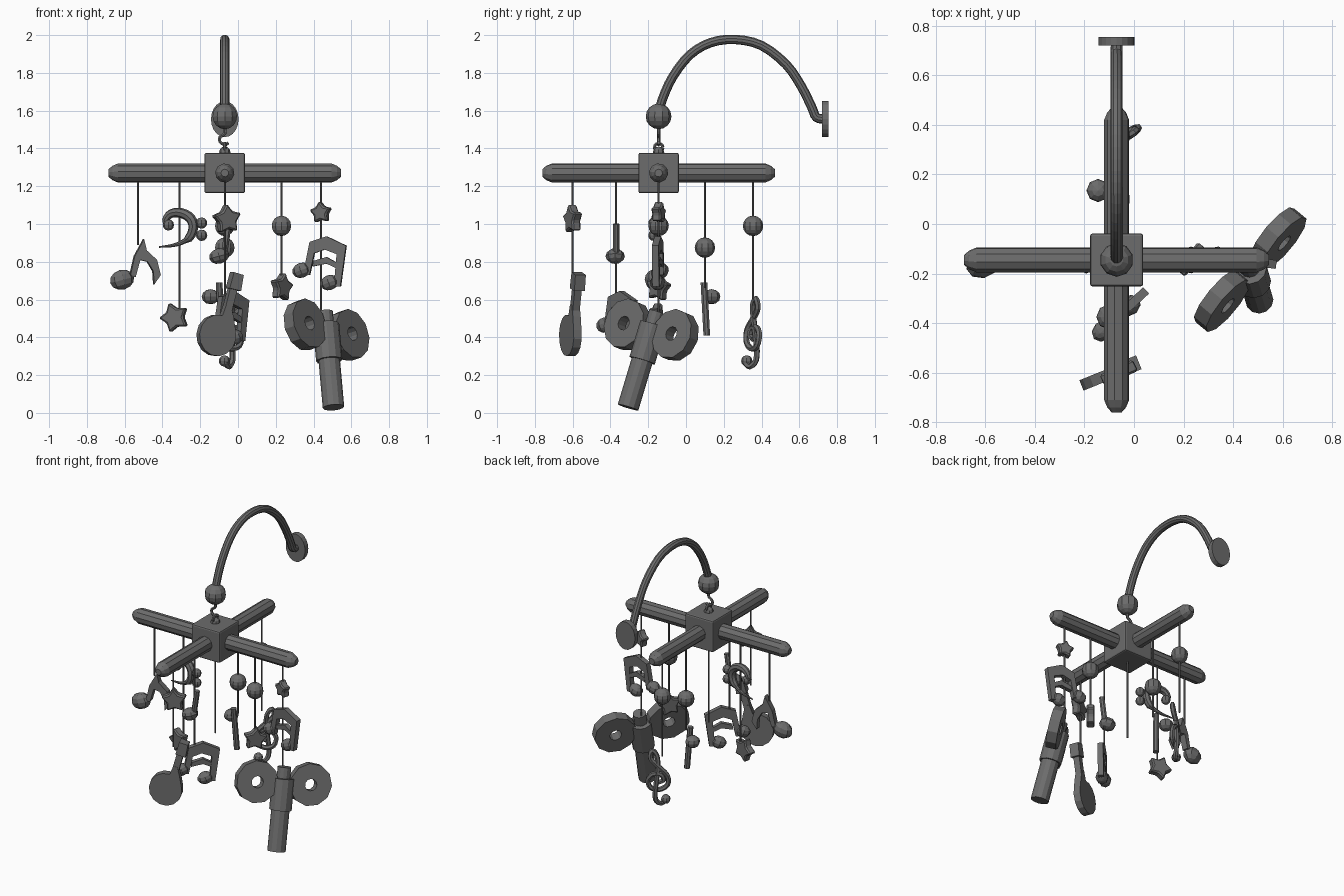
import bpy, bmesh, math
from mathutils import Vector, Matrix

if "Cube" in bpy.data.objects:
    bpy.data.objects.remove(bpy.data.objects["Cube"])

grey = bpy.data.materials.new("dark grey")
grey.diffuse_color = (0.15, 0.15, 0.15, 1)
grey.use_nodes = True
grey.node_tree.nodes["Principled BSDF"].inputs["Base Color"].default_value = grey.diffuse_color
CX, CY, CZ = -0.07, -0.145, 1.27


def add(name, bm):
    bmesh.ops.recalc_face_normals(bm, faces=bm.faces)
    me = bpy.data.meshes.new(name)
    bm.to_mesh(me)
    bm.free()
    ob = bpy.data.objects.new(name, me)
    bpy.context.collection.objects.link(ob)
    me.materials.append(grey)
    return ob


def ball(name, c, r, scale=(1, 1, 1), tilt=0, yaw=0, seg=8, rings=6):
    bm = bmesh.new()
    m = (Matrix.Translation(c) @ Matrix.Rotation(math.radians(yaw), 4, 'Z')
         @ Matrix.Rotation(math.radians(tilt), 4, 'Y') @ Matrix.Diagonal((*scale, 1)))
    bmesh.ops.create_uvsphere(bm, u_segments=seg, v_segments=rings, radius=r, matrix=m)
    return add(name, bm)


def tube(name, pts, r, sides=8, radii=None):
    """Sweep a polygon section along a path, with capped ends."""
    pts = [Vector(p) for p in pts]
    bm = bmesh.new()
    rings, n = [], None
    for i, p in enumerate(pts):
        t = (pts[min(i + 1, len(pts) - 1)] - pts[max(i - 1, 0)]).normalized()
        if n is None:
            n = t.orthogonal()
        n = (n - t * n.dot(t)).normalized()
        b = t.cross(n)
        rr = r * (radii[i] if radii else 1)
        rings.append([bm.verts.new(p + rr * (n * math.cos(a) + b * math.sin(a)))
                      for a in (2 * math.pi * (k + 0.5) / sides for k in range(sides))])
    for a, b in zip(rings, rings[1:]):
        for k in range(sides):
            j = (k + 1) % sides
            bm.faces.new((a[k], a[j], b[j], b[k]))
    bm.faces.new(rings[0])
    bm.faces.new(rings[-1])
    return add(name, bm)


def smooth(pts, steps=4):
    """Catmull-Rom path through the points."""
    p = [Vector(q) for q in pts]
    p = [2 * p[0] - p[1]] + p + [2 * p[-1] - p[-2]]
    out = []
    for a, b, c, d in zip(p, p[1:], p[2:], p[3:]):
        for k in range(steps):
            t = k / steps
            out.append(0.5 * (2 * b + (c - a) * t + (2 * a - 5 * b + 4 * c - d) * t * t
                              + (3 * b - a - 3 * c + d) * t ** 3))
    return out + [p[-2]]


def upright(o, yaw):
    """Map flat (u, z) offsets to a vertical plane through o."""
    y = math.radians(yaw)
    return lambda u, z, d=0: Vector((o[0] + u * math.cos(y) - d * math.sin(y),
                                     o[1] + u * math.sin(y) + d * math.cos(y), o[2] + z))


def prism(name, outline, place, thick):
    bm = bmesh.new()
    f = [bm.verts.new(place(u, z, -thick / 2)) for u, z in outline]
    b = [bm.verts.new(place(u, z, thick / 2)) for u, z in outline]
    bm.faces.new(f)
    bm.faces.new(b[::-1])
    for i in range(len(f)):
        j = (i + 1) % len(f)
        bm.faces.new((f[i], b[i], b[j], f[j]))
    return add(name, bm)


def star(name, c, r, yaw, turn=0, thick=0.05):
    pts = []
    for k in range(10):
        a = math.radians(90 + turn + 36 * k)
        q = r if k % 2 == 0 else r * 0.6
        pts.append((q * math.cos(a), q * math.sin(a)))
    ob = prism(name, pts, upright(c, yaw), thick)
    m = ob.modifiers.new("soft", 'BEVEL')
    m.width, m.segments = 0.008, 1


def double_note(name, c, yaw):
    pl = upright(c, yaw)
    prism(name + "_frame", [(-.095, -.07), (-.06, .105), (.03, .135), (.135, .085), (.105, -.13),
                            (.07, -.13), (.085, .04), (.02, .065), (-.035, .045), (-.06, -.07)], pl, 0.035)
    prism(name + "_beam", [(-.04, .005), (.03, .025), (.085, -.005), (.085, -.035),
                           (.03, -.01), (-.045, -.025)], pl, 0.03)
    for s, (u, z) in (("left", (-.105, -.045)), ("right", (.045, -.11))):
        ball(f"{name}_{s}_head", pl(u, z), 0.05, (1, .8, .8), -20, yaw)


# hub and cross arms
bm = bmesh.new()
bmesh.ops.create_cube(bm, size=0.214, matrix=Matrix.Translation((CX, CY, CZ)))
hub = add("hub", bm)
bv = hub.modifiers.new("round", 'BEVEL')
bv.width, bv.segments = 0.01, 2
prof = [(-.615, .4), (-.595, .75), (-.565, 1), (.565, 1), (.595, .75), (.615, .4)]
for nm, ax in (("side_arm", Vector((1, 0, 0))), ("depth_arm", Vector((0, 1, 0)))):
    tube(nm, [Vector((CX, CY, CZ)) + ax * t for t, _ in prof], 0.051, 10, [q for _, q in prof])

# curved bracket with end ball and wall plate
arch = [(-.145, 1.58), (-.125, 1.66), (-.07, 1.78), (.02, 1.895), (.13, 1.96), (.26, 1.977),
        (.4, 1.945), (.53, 1.845), (.61, 1.73), (.665, 1.62), (.69, 1.565), (.735, 1.555)]
tube("bracket", smooth([(CX, y, z) for y, z in arch], 3), 0.025, 10)
ball("bracket_ball", (CX, CY, 1.57), 0.068, seg=10, rings=8)
plate = tube("wall_plate", [(CX, .72, 1.555), (CX, .755, 1.555)], 1, 20)
for v in plate.data.vertices:
    v.co.x = CX + (v.co.x - CX) * 0.073
    v.co.z = 1.555 + (v.co.z - 1.555) * 0.095

# hook and eye over the hub
hook = [(0, 1.51), (0, 1.48), (-.025, 1.46), (-.025, 1.435), (0, 1.42), (.02, 1.43)]
tube("hook", smooth([(CX + u, CY, z) for u, z in hook], 3), 0.009, 6)
tube("hook_eye", [(CX, CY + .022 * math.cos(a), 1.405 + .022 * math.sin(a))
                  for a in (k * math.pi / 6 for k in range(13))], 0.009, 6)
ball("eye_base", (CX, CY, 1.38), 0.03)

# strings: position and lower end
for i, (x, y, z) in enumerate([(-.53, CY, .89), (-.31, CY, .55), (CX, CY, .62), (.23, CY, .7), (.44, CY, .5),
                               (CX, -.6, .7), (CX, -.37, .6), (CX, .1, .66), (CX, .355, .58)]):
    tube(f"string_{i}", [(x, y, CZ - .04), (x, y, z)], 0.0055, 6)

# beads
for i, c in enumerate([(.23, CY, .99), (CX, .1, .875), (CX, .355, .99)]):
    ball(f"bead_{i}", c, 0.054, seg=10, rings=8)

# stars
star("star_front", (-.06, -.6, 1.025), .083, 25, 5)
star("star_right_upper", (.44, CY, 1.06), .062, -20, 5)
star("star_right_lower", (.23, CY, .665), .08, 50, -8)
star("star_left", (-.335, CY - .01, .505), .083, -15, 20)

# single note with flag
pl = upright((-.53, CY - .01, .8), 10)
prism("flag_note_stem", [(-.045, -.08), (-.02, .03), (.03, .12), (.045, .06), (.1, .01), (.12, -.07),
                         (.085, -.12), (.08, -.05), (.05, 0), (.01, .01), (-.015, -.08)], pl, 0.04)
ball("flag_note_head", pl(-.085, -.095), 0.066, (1, .75, .8), -15, 10)

# bass clef with dots
pl = upright((-.31, CY, .97), -12)
clef = [(-.06, .02), (-.075, .05), (-.045, .085), (.01, .088), (.06, .06), (.075, .01),
        (.05, -.045), (-.02, -.08), (-.11, -.092)]
path = smooth([pl(u, z) for u, z in clef], 3)
tube("bass_clef", path, 0.027, 8, [.55 + .45 * math.sin(math.pi * k / 24) - (.4 * k / 24 if k > 18 else 0)
                                   for k in range(len(path))])
ball("bass_clef_bulb", pl(-.06, .025), 0.03)
for i, z in enumerate((.035, -.03)):
    ball(f"bass_clef_dot_{i}", pl(.12, z), 0.03)

# beamed notes
double_note("beamed_note_right", (.44, CY, .8), -8)
double_note("beamed_note_front", (-.05, -.36, .51), 43)

# plain notes
tube("quarter_note_stem", [(-.075, -.37, .83), (-.05, -.37, 1.0)], 0.018)
ball("quarter_note_head", (-.1, -.375, .83), 0.054, (1, .95, .75), -15)
tube("inverted_note_stem", [(-.1, .095, .69), (-.085, .11, .41)], 0.019)
ball("inverted_note_head", (-.145, .135, .615), 0.047, (1, 1, .85))

# guitar
pl = upright((-.115, -.612, .41), 22)
body = [(.105 * math.cos(a), .11 * math.sin(a)) for a in (math.radians(75 + k * 25) for k in range(13))]
prism("guitar_body", body + [(.09, .1), (.075, .16), (.05, .165)], pl, 0.045)
prism("guitar_neck", [(.02, .06), (.06, .05), (.115, .25), (.075, .26)], pl, 0.04)
prism("guitar_head", [(.065, .25), (.13, .235), (.145, .32), (.09, .335)], pl, 0.06)

# treble clef
pl = upright((-.035, .355, .42), 42)
treble = [(.0, -.03), (-.035, -.01), (-.02, .03), (.03, .03), (.06, -.01), (.045, -.065), (-.01, -.08),
          (-.06, -.045), (-.06, .02), (.0, .085), (.045, .135), (.035, .185), (.005, .15),
          (.0, .07), (.015, -.06), (.015, -.14), (-.02, -.175), (-.055, -.15)]
tube("treble_clef", smooth([pl(u, z, .012 * math.sin(i)) for i, (u, z) in enumerate(treble)], 3), 0.016, 6)
ball("treble_clef_end", pl(-.05, -.145), 0.03)

# winged toy: stepped barrel with two ring lobes
axis = Vector((.045, -.15, -.5)).normalized()
top = Vector((.46, -.155, .535))
wing = Vector((.22, .25, -.04))
wing = (wing - axis * wing.dot(axis)).normalized()
nrm = axis.cross(wing)
for nm, a, b, r in (("barrel_cap", 0, .1, .042), ("barrel_collar", .07, .27, .07), ("barrel_tube", .25, .53, .057)):
    tube(nm, [top + axis * a, top + axis * b], r, 12)
for nm, s in (("lobe_left", -1), ("lobe_right", 1)):
    c = top + axis * .1 + wing * s * .172
    bm = bmesh.new()
    loops = []
    for r, d in ((.135, -.033), (.135, .033), (.038, .033), (.038, -.033)):
        loops.append([bm.verts.new(c + nrm * d + r * (wing * math.cos(t) + axis * math.sin(t)))
                      for t in (2 * math.pi * k / 11 for k in range(11))])
    for q in range(4):
        for k in range(11):
            j, nxt = (k + 1) % 11, loops[(q + 1) % 4]
            bm.faces.new((loops[q][k], loops[q][j], nxt[j], nxt[k]))
    add(nm, bm)
